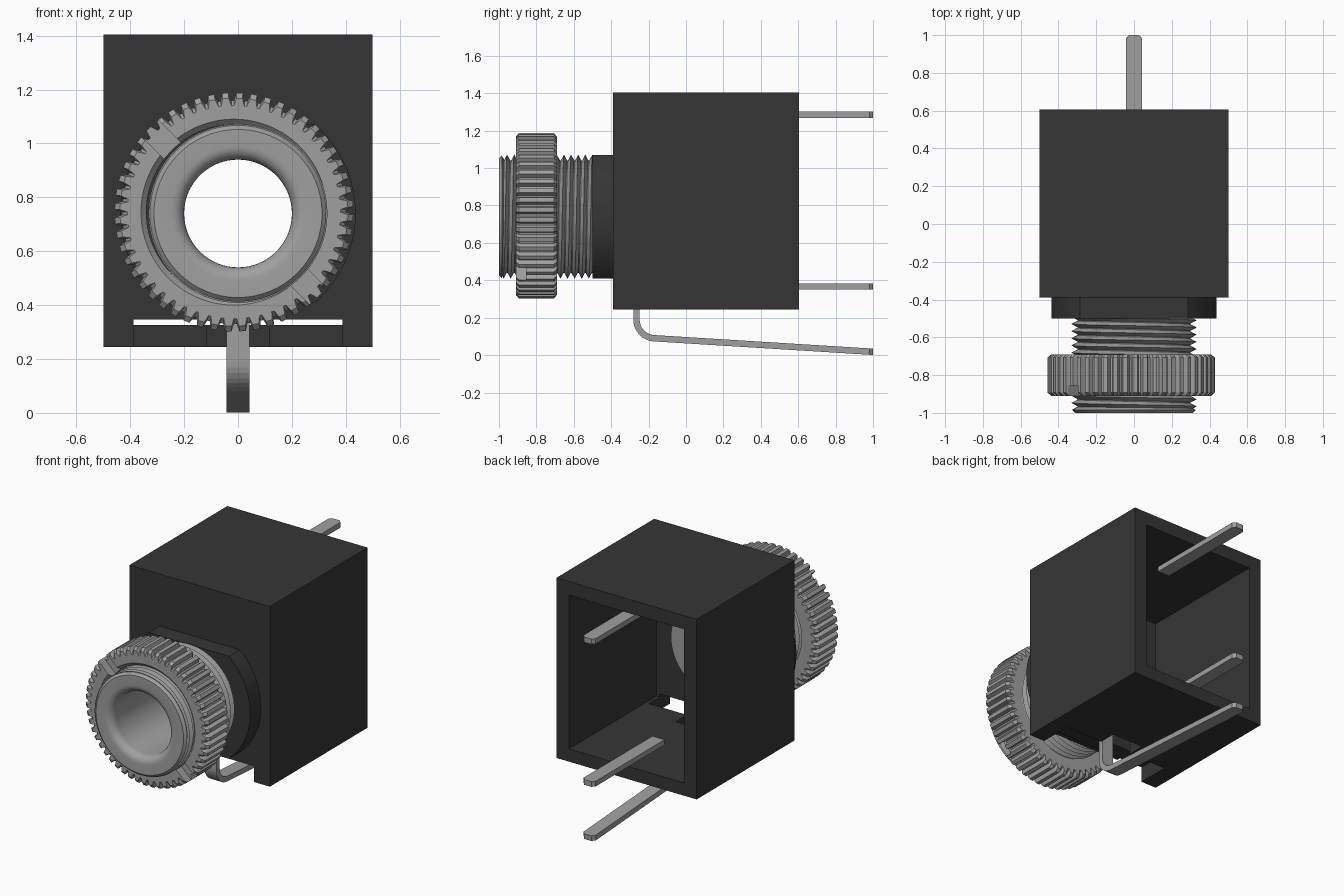
import bpy, bmesh, math
from mathutils import Vector

cube = bpy.data.objects.get("Cube")
if cube:
    bpy.data.objects.remove(cube, do_unlink=True)

CZ = 0.74          # height of the bore axis
TAU = 2 * math.pi


def material(name, value):
    m = bpy.data.materials.new(name)
    m.use_nodes = True
    col = (value, value, value, 1)
    m.diffuse_color = col
    m.node_tree.nodes["Principled BSDF"].inputs["Base Color"].default_value = col
    return m


DARK = material("dark plastic", 0.036)
METAL = material("grey metal", 0.35)


def finish(name, bm, mat, smooth=False):
    bmesh.ops.recalc_face_normals(bm, faces=bm.faces)
    me = bpy.data.meshes.new(name)
    bm.to_mesh(me)
    bm.free()
    me.materials.append(mat)
    ob = bpy.data.objects.new(name, me)
    bpy.context.collection.objects.link(ob)
    if smooth:
        activate(ob)
        bpy.ops.object.shade_smooth_by_angle(angle=math.radians(30))
    return ob


def activate(ob):
    bpy.ops.object.select_all(action='DESELECT')
    ob.select_set(True)
    bpy.context.view_layer.objects.active = ob


def block(name, lo, hi, mat=DARK):
    bm = bmesh.new()
    bmesh.ops.create_cube(bm, size=1)
    for v in bm.verts:
        v.co = Vector([l + (c + 0.5) * (h - l) for c, l, h in zip(v.co, lo, hi)])
    return finish(name, bm, mat)


def loft(rings, closed_path=True, cap=False):
    """Bridge equal-length loops of points; optionally join last to first."""
    bm = bmesh.new()
    vs = [[bm.verts.new(p) for p in ring] for ring in rings]
    n = len(vs[0])
    for a in range(len(vs) if closed_path else len(vs) - 1):
        p, q = vs[a], vs[(a + 1) % len(vs)]
        for i in range(n):
            j = (i + 1) % n
            bm.faces.new((p[i], p[j], q[j], q[i]))
    if cap:
        bm.faces.new(vs[0])
        bm.faces.new(vs[-1])
    return bm


def circle(r, y, n=64):
    return [(r * math.cos(TAU * i / n), y, CZ + r * math.sin(TAU * i / n)) for i in range(n)]


def cut(ob, cutter, op='DIFFERENCE'):
    activate(ob)
    mod = ob.modifiers.new("cut", 'BOOLEAN')
    mod.operation = op
    mod.solver = 'EXACT'
    mod.object = cutter
    bpy.ops.object.modifier_apply(modifier=mod.name)
    bpy.data.objects.remove(cutter, do_unlink=True)


# Housing: box open at the back, with bore and stepped notch at the lower front
housing = block("housing", (-0.5, -0.39, 0.245), (0.5, 0.605, 1.405))
cut(housing, block("cavity", (-0.41, -0.285, 0.327), (0.41, 0.8, 1.317)))
cut(housing, block("wide_notch", (-0.387, -0.6, 0.1), (0.387, -0.175, 0.347)))
cut(housing, block("pin_notch", (-0.115, -0.3, 0.1), (0.115, -0.06, 0.34)))
cut(housing, finish("bore", loft([circle(0.295, -0.6), circle(0.295, -0.1)], False, True), DARK))

# Flange: disc with flat top and bottom
flange = finish("flange", loft([circle(0.437, -0.5), circle(0.437, -0.389),
                                circle(0.29, -0.389), circle(0.29, -0.5)]), DARK, True)
cut(flange, block("flats", (-1, -1, CZ - 0.33), (1, 0, CZ + 0.33)), 'INTERSECT')

# Sleeve: hollow tube with a rounded mouth
profile = [(0.3, -0.28), (0.2, -0.28)]
profile += [(0.25 - 0.05 * math.cos(a), -0.95 - 0.05 * math.sin(a))
            for a in (math.pi / 2 * k / 6 for k in range(7))]
profile += [(0.312, -1.0), (0.327, -0.985), (0.3, -0.97)]
finish("sleeve", loft([circle(r, y) for r, y in profile]), METAL, True)

# Screw thread: helical zigzag surface around the sleeve
PITCH, N = 0.038, 64
bm = bmesh.new()
Y0, Y1 = -0.985, -0.49
steps = int((Y1 - Y0) / PITCH * 2) + 4
grid = []
for i in range(N + 1):
    col = []
    for k in range(steps):
        y = Y0 + (k / 2 - 1 + i / N) * PITCH
        r = 0.332 if k % 2 else 0.296
        a = TAU * i / N
        col.append(bm.verts.new((r * math.cos(a), min(max(y, Y0), Y1), CZ + r * math.sin(a))))
    grid.append(col)
for i in range(N):
    for k in range(steps - 1):
        bm.faces.new((grid[i][k], grid[i + 1][k], grid[i + 1][k + 1], grid[i][k + 1]))
bmesh.ops.remove_doubles(bm, verts=bm.verts, dist=1e-5)
finish("screw_thread", bm, METAL, True)

# Knurled nut, slightly off the axis, with a driver slot across its front
TEETH = 52
TOOTH = ((0.0, 0.415), (0.2, 0.415), (0.38, 0.443), (0.82, 0.443))


def knurl(y, inset=0.0, radius=None):
    pts = []
    for t in range(TEETH):
        for f, r in TOOTH:
            a = TAU * (t + f) / TEETH
            rr = radius or r - inset
            pts.append((-0.015 + rr * math.cos(a), y, CZ + 0.005 + rr * math.sin(a)))
    return pts


nut = finish("knurled_nut", loft([
    knurl(-0.91, radius=0.345), knurl(-0.91, 0.02), knurl(-0.893),
    knurl(-0.707), knurl(-0.69, 0.02), knurl(-0.69, radius=0.325),
    knurl(-0.89, radius=0.325)]), METAL)
slot = block("slot", (-1, -0.2, -0.043), (1, 0.055, 0.043), METAL)
slot.location = (-0.015, -0.91, CZ + 0.005)
slot.rotation_euler = (0, math.radians(45), 0)
bpy.context.view_layer.update()
cut(nut, slot)


# Contact pins: flat strips swept along a path in the side plane
def pin(name, path, thick=0.034, half=0.043):
    pts = [Vector(p) for p in path]
    rings = []
    for i, p in enumerate(pts):
        d = (pts[min(i + 1, len(pts) - 1)] - pts[max(i - 1, 0)]).normalized()
        n = Vector((-d.y, d.x)) * thick / 2
        w = half * 0.6 if i == len(pts) - 1 else half
        a, b = p + n, p - n
        rings.append([(-w, *a), (w, *a), (w, *b), (-w, *b)])
    finish(name, loft(rings, False, True), METAL)


for name, z in (("upper_pin", 1.285), ("lower_pin", 0.367)):
    pin(name, [(0.28, z), (0.98, z), (1.0, z)])

bend = [(-0.165 - 0.1 * math.cos(a), 0.19 - 0.1 * math.sin(a))
        for a in (math.radians(86) * k / 8 for k in range(9))]
pin("bent_pin", [(-0.265, 0.42)] + bend + [(0.98, 0.019), (1.0, 0.018)])
